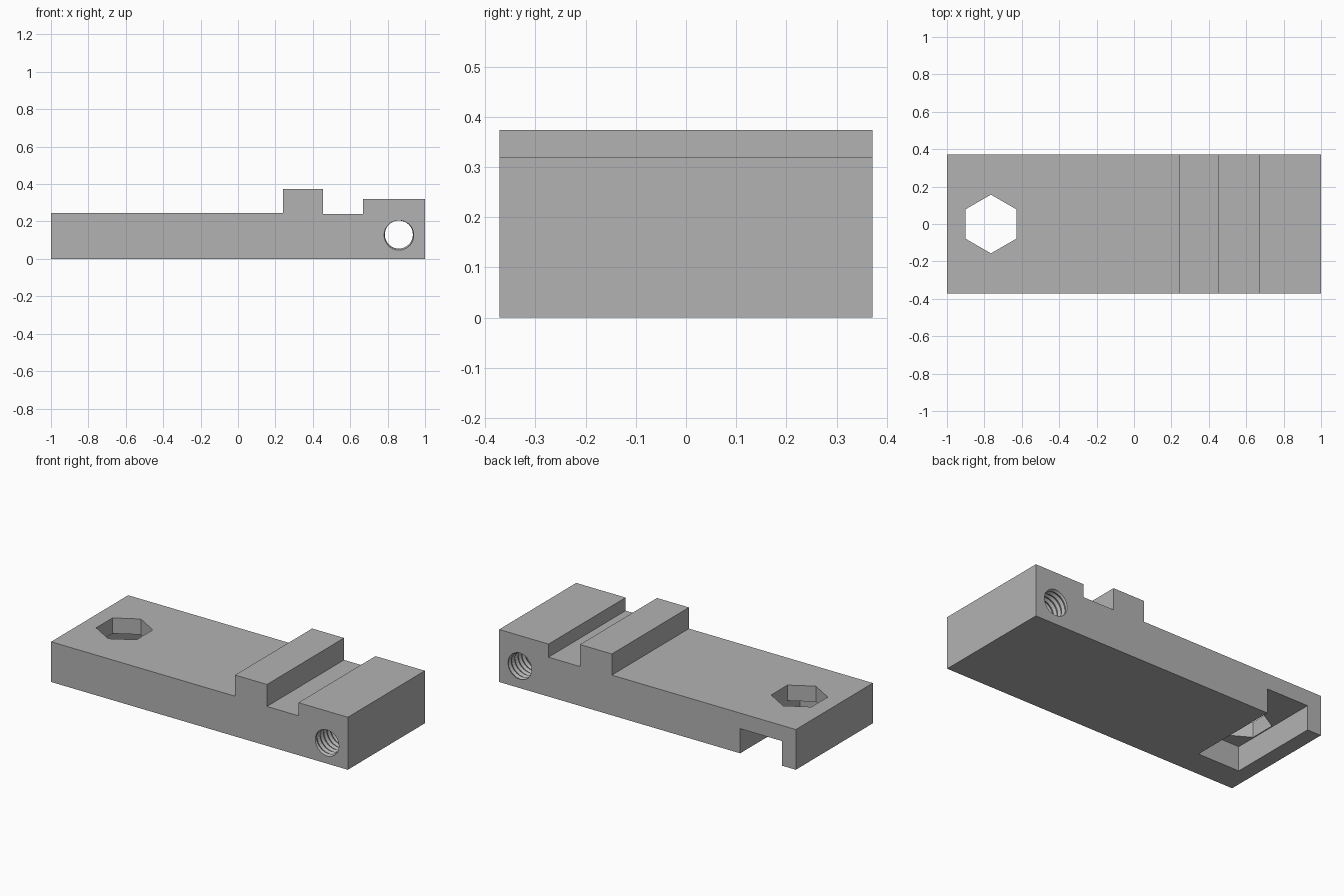
import bpy, bmesh, math

cube = bpy.data.objects.get("Cube")
if cube:
    bpy.data.objects.remove(cube, do_unlink=True)

HALF_W = 0.371

grey = bpy.data.materials.new("plain grey")
grey.use_nodes = True
GREY = (0.45, 0.45, 0.45, 1)
grey.diffuse_color = GREY
grey.node_tree.nodes["Principled BSDF"].inputs["Base Color"].default_value = GREY


def make_object(name, bm):
    bmesh.ops.recalc_face_normals(bm, faces=bm.faces)
    mesh = bpy.data.meshes.new(name)
    bm.to_mesh(mesh)
    bm.free()
    mesh.materials.append(grey)
    obj = bpy.data.objects.new(name, mesh)
    bpy.context.collection.objects.link(obj)
    return obj


def prism(name, points, direction):
    """Extrude a closed outline of 3D points along a direction."""
    bm = bmesh.new()
    face = bm.faces.new([bm.verts.new(p) for p in points])
    new = bmesh.ops.extrude_face_region(bm, geom=[face])["geom"]
    verts = [g for g in new if isinstance(g, bmesh.types.BMVert)]
    bmesh.ops.translate(bm, verts=verts, vec=direction)
    return make_object(name, bm)


def helical_thread(name, x, z, r_ridge, r_groove, pitch, n=32):
    """Closed screw-shaped cutter running along y."""
    bm = bmesh.new()
    turns = math.ceil((2 * HALF_W + 4 * pitch) / pitch)
    start = -pitch * turns / 2

    def strip(radius, shift):
        out = []
        for j in range(turns * n + 1):
            a = math.tau * j / n
            y = start + pitch * (j / n + shift)
            out.append(bm.verts.new((x + radius * math.cos(a), y, z + radius * math.sin(a))))
        return out

    ridge, groove = strip(r_ridge, 0), strip(r_groove, 0.5)
    for j in range(turns * n):
        bm.faces.new((ridge[j], ridge[j + 1], groove[j + 1], groove[j]))
        if j + n + 1 < len(ridge):
            bm.faces.new((groove[j], groove[j + 1], ridge[j + n + 1], ridge[j + n]))
    bmesh.ops.holes_fill(bm, edges=[e for e in bm.edges if e.is_boundary], sides=0)
    return make_object(name, bm)


# Stepped body, extruded across its width
profile = [(-1, 0), (1, 0), (1, 0.32), (0.667, 0.32), (0.667, 0.24), (0.455, 0.24),
           (0.455, 0.374), (0.24, 0.374), (0.24, 0.245), (-1, 0.245)]
body = prism("clamp_body", [(x, -HALF_W, z) for x, z in profile], (0, 2 * HALF_W, 0))

# Slot in the underside, open at the back
slot = prism("slot_cutter",
             [(-0.907, -0.205, -0.1), (-0.625, -0.205, -0.1), (-0.625, 0.5, -0.1), (-0.907, 0.5, -0.1)],
             (0, 0, 0.25))

# Hexagonal opening through the top
hexagon = [(-0.765 + 0.157 * math.sin(math.tau * i / 6), 0.157 * math.cos(math.tau * i / 6), 0.1)
           for i in range(6)]
hex_hole = prism("hex_cutter", hexagon, (0, 0, 0.3))

# Threaded cross hole
thread = helical_thread("thread_cutter", 0.86, 0.13, 0.075, 0.084, 0.033)

for cutter in (slot, hex_hole, thread):
    mod = body.modifiers.new(cutter.name, "BOOLEAN")
    mod.operation = "DIFFERENCE"
    mod.solver = "EXACT"
    mod.object = cutter
    bpy.context.view_layer.objects.active = body
    bpy.ops.object.modifier_apply(modifier=mod.name)
    bpy.data.objects.remove(cutter, do_unlink=True)
